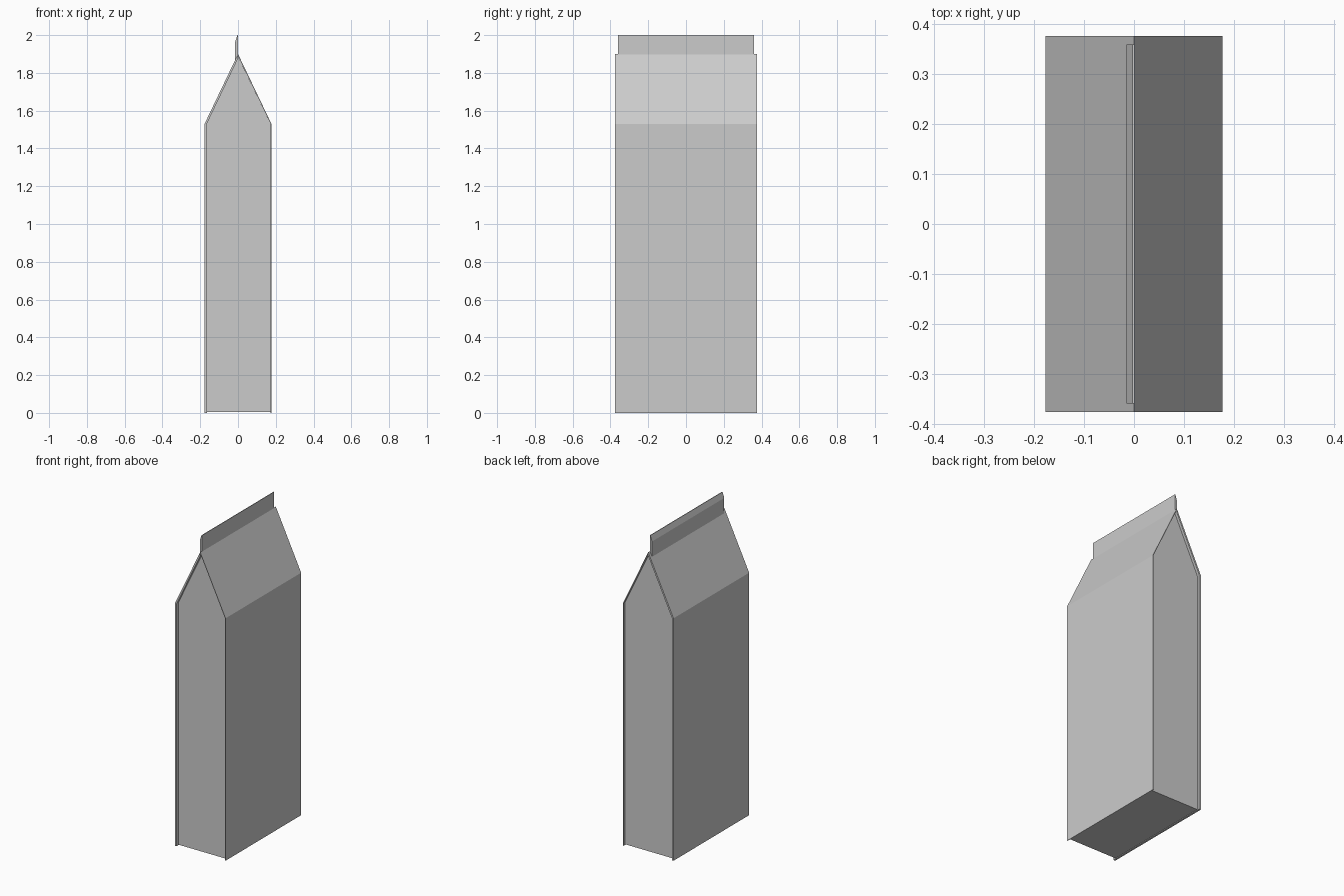
import bpy, bmesh

if "Cube" in bpy.data.objects:
    bpy.data.objects.remove(bpy.data.objects["Cube"])


def prism(name, profile, half_depth):
    """Extrude an x-z profile symmetrically along y."""
    bm = bmesh.new()
    face = bm.faces.new([bm.verts.new((x, -half_depth, z)) for x, z in profile])
    out = bmesh.ops.extrude_face_region(bm, geom=[face])
    verts = [v for v in out["geom"] if isinstance(v, bmesh.types.BMVert)]
    bmesh.ops.translate(bm, verts=verts, vec=(0, 2 * half_depth, 0))
    bmesh.ops.recalc_face_normals(bm, faces=bm.faces)
    mesh = bpy.data.meshes.new(name)
    bm.to_mesh(mesh)
    bm.free()
    obj = bpy.data.objects.new(name, mesh)
    bpy.context.collection.objects.link(obj)
    return obj


WIDE, DEPTH, RECESS = 0.177, 0.377, 0.36
SHOULDER, RIDGE = 1.53, 1.9


def side_panel(name, side, thick):
    """One wall folded over into its roof slope, proud of the end faces."""
    outer, inner = side * WIDE, side * (WIDE - thick)
    return prism(name, [(outer, 0), (outer, SHOULDER), (0, RIDGE),
                        (0, RIDGE - 2 * thick), (inner, SHOULDER), (inner, 0)], DEPTH)


# Large side panels
side_panel("left_panel", -1, 0.012)
side_panel("right_panel", 1, 0.004)

# Recessed end faces, gables and base
prism("carton_core", [(-0.165, 0.004), (0.173, 0.004), (0.173, SHOULDER),
                      (0, RIDGE - 0.01), (-0.165, SHOULDER)], RECESS)

# Sealed fin along the ridge, with a bevelled top
prism("top_seal", [(-0.015, 1.86), (0.001, 1.89), (0.001, 2.0),
                   (-0.003, 2.0), (-0.015, 1.965)], RECESS)
